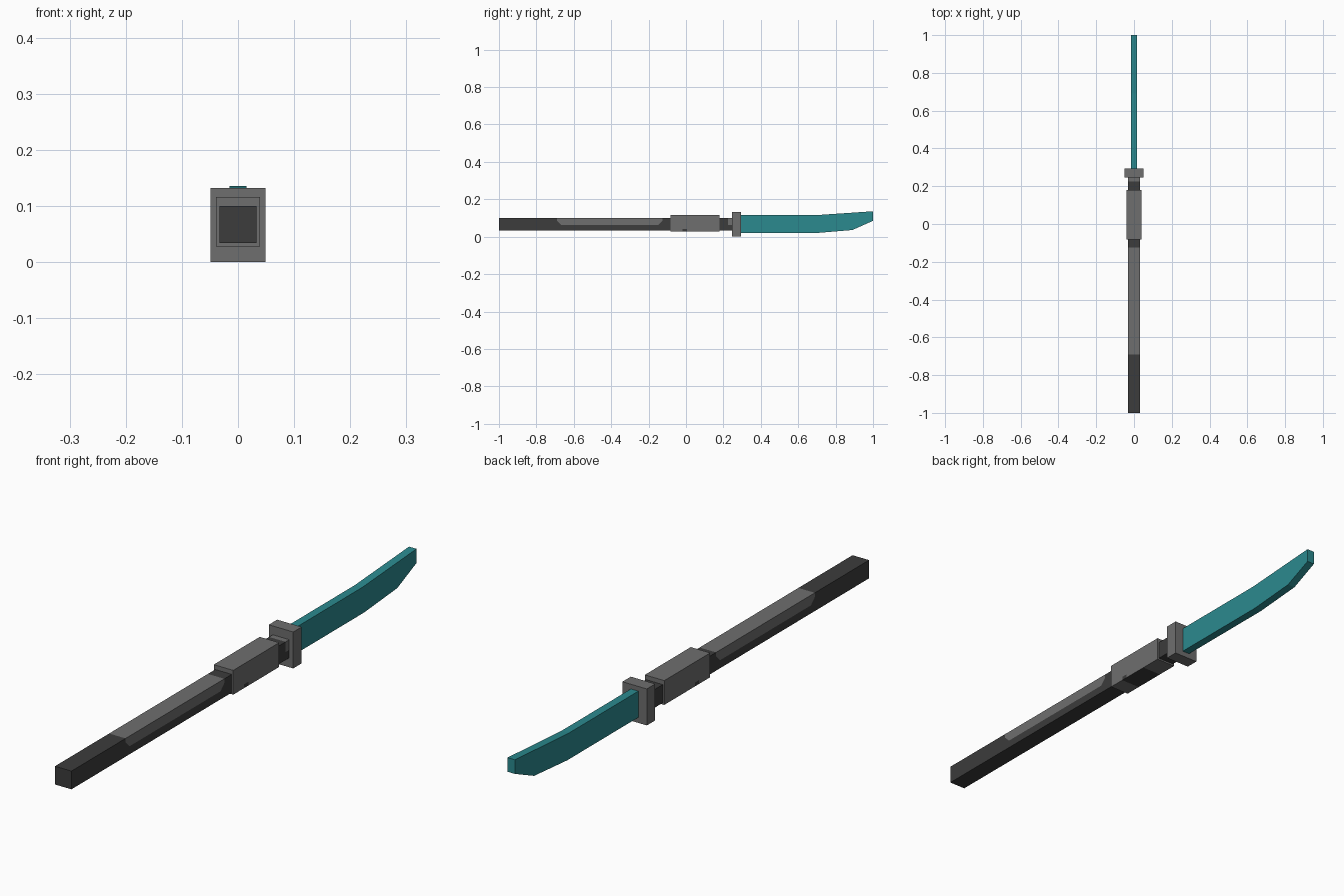
import bpy
import bmesh
from mathutils import Vector

if "Cube" in bpy.data.objects:
    bpy.data.objects.remove(bpy.data.objects["Cube"])


def material(name, rgb):
    m = bpy.data.materials.new(name)
    m.diffuse_color = (*rgb, 1.0)
    m.use_nodes = True
    m.node_tree.nodes["Principled BSDF"].inputs["Base Color"].default_value = m.diffuse_color
    return m


GREY = material("steel grey", (0.156, 0.156, 0.156))
DARK = material("charcoal", (0.045, 0.045, 0.045))
TEAL = material("teal blade", (0.024, 0.255, 0.275))


def extrude_profile(name, profile, half_width, mats, cuts=(), rule=None):
    """Extrude a (y, z) outline across x, slice it, then colour faces by rule."""
    bm = bmesh.new()
    face = bm.faces.new([bm.verts.new((-half_width, y, z)) for y, z in profile])
    res = bmesh.ops.extrude_face_region(bm, geom=[face])
    verts = [g for g in res["geom"] if isinstance(g, bmesh.types.BMVert)]
    bmesh.ops.translate(bm, vec=(2 * half_width, 0, 0), verts=verts)
    for co, no in cuts:
        bmesh.ops.bisect_plane(bm, geom=bm.verts[:] + bm.edges[:] + bm.faces[:],
                               plane_co=Vector((0, *co)), plane_no=Vector((0, *no)))
    bmesh.ops.recalc_face_normals(bm, faces=bm.faces[:])
    if rule:
        for f in bm.faces:
            f.material_index = rule(f.calc_center_median(), f.normal)
    me = bpy.data.meshes.new(name)
    bm.to_mesh(me)
    bm.free()
    for m in mats:
        me.materials.append(m)
    ob = bpy.data.objects.new(name, me)
    bpy.context.collection.objects.link(ob)
    return ob


def rect(y0, y1, z0, z1):
    return [(y0, z0), (y1, z0), (y1, z1), (y0, z1)]


# shaft: dark bar with a lighter worn strip on its upper half
def shaft_rule(c, n):
    if abs(n.y) > 0.5 or c.z < 0.063:
        return 0
    rear = c.y > -0.69 and (c.y + 0.69) + (c.z - 0.085) > 0
    front = c.y < -0.125 and (-0.125 - c.y) + (c.z - 0.085) > 0
    return 1 if (rear and front) or c.y > 0.225 else 0


extrude_profile("shaft", rect(-1.0, 0.25, 0.034, 0.1), 0.033, [DARK, GREY],
                [((0, 0.063), (0, 1)), ((-0.69, 0), (1, 0)), ((-0.125, 0), (1, 0)),
                 ((0.225, 0), (1, 0)), ((-0.69, 0.085), (1, 1)),
                 ((-0.125, 0.085), (-1, 1))], shaft_rule)


# grip collar: dark patch underneath with a small notch up each side
def collar_rule(c, n):
    under = n.z < -0.5 and -0.02 < c.y < 0.1
    notch = abs(n.x) > 0.5 and -0.02 < c.y < 0.005 and c.z < 0.042
    return 1 if under or notch else 0


extrude_profile("grip_collar", rect(-0.083, 0.18, 0.028, 0.116), 0.039, [GREY, DARK],
                [((-0.02, 0), (1, 0)), ((0.005, 0), (1, 0)), ((0.1, 0), (1, 0)),
                 ((0, 0.042), (0, 1))], collar_rule)

# hand guard
extrude_profile("guard", rect(0.246, 0.294, 0.0, 0.132), 0.049, [GREY])

# blade with upswept tip
extrude_profile("blade", [(0.28, 0.02), (0.70, 0.02), (0.89, 0.036), (1.0, 0.085),
                          (1.0, 0.136), (0.69, 0.115), (0.28, 0.115)], 0.015, [TEAL])
